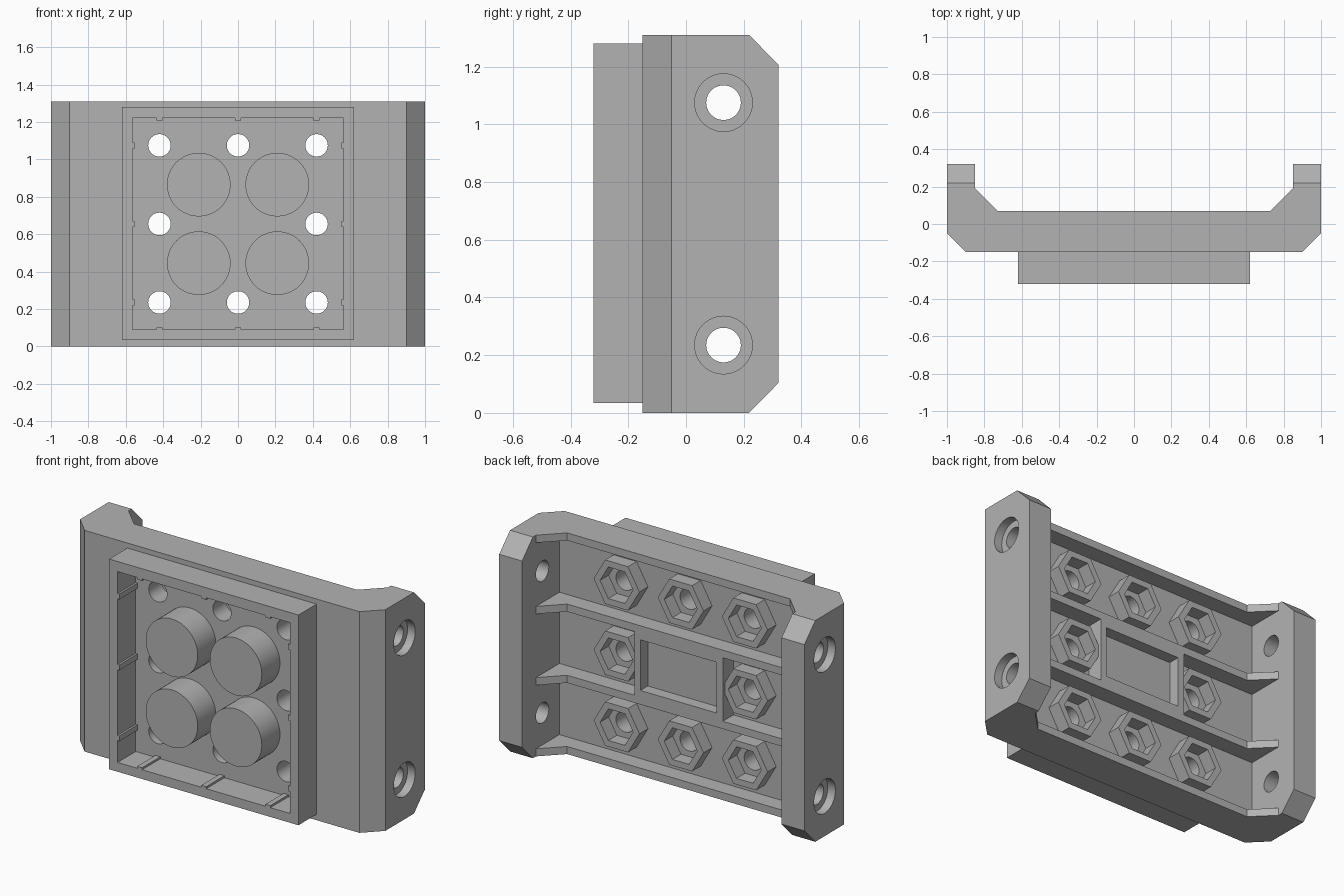
import bpy, bmesh, math
from mathutils import Vector

if "Cube" in bpy.data.objects:
    bpy.data.objects.remove(bpy.data.objects["Cube"])

grey = bpy.data.materials.new("plain_grey")
grey.diffuse_color = (0.45, 0.45, 0.45, 1)
grey.use_nodes = True
grey.node_tree.nodes["Principled BSDF"].inputs["Base Color"].default_value = grey.diffuse_color

H = 1.31                       # overall height
FLOOR, BACK = -0.03, 0.07      # rear pocket floor and rib crest
FRONT, FACE = -0.32, -0.15     # frame rim and plate face
XS, ZS = (-0.42, 0, 0.42), (0.235, 0.655, 1.075)


def place(axis, u, v, w):
    return {"x": (w, u, v), "y": (u, w, v), "z": (u, v, w)}[axis]


def finish(name, bm):
    bmesh.ops.recalc_face_normals(bm, faces=bm.faces)
    mesh = bpy.data.meshes.new(name)
    bm.to_mesh(mesh)
    bm.free()
    mesh.materials.append(grey)
    ob = bpy.data.objects.new(name, mesh)
    bpy.context.collection.objects.link(ob)
    return ob


def prism(name, axis, pts, a, b):
    """Extrude a closed outline along an axis."""
    bm = bmesh.new()
    lo, hi = ([bm.verts.new(place(axis, u, v, w)) for u, v in pts] for w in (a, b))
    bm.faces.new(lo)
    bm.faces.new(hi)
    for i in range(len(pts)):
        j = (i + 1) % len(pts)
        bm.faces.new((lo[i], lo[j], hi[j], hi[i]))
    return finish(name, bm)


def ring(name, outer, inner, a, b):
    """Hollow extrusion along y between two outlines of equal count."""
    bm = bmesh.new()
    loops = [[bm.verts.new(place("y", u, v, w)) for u, v in pts]
             for pts, w in ((outer, a), (outer, b), (inner, b), (inner, a))]
    n = len(outer)
    for k in range(4):
        p, q = loops[k], loops[(k + 1) % 4]
        for i in range(n):
            j = (i + 1) % n
            bm.faces.new((p[i], p[j], q[j], q[i]))
    return finish(name, bm)


def rect(x0, x1, z0, z1):
    return [(x0, z0), (x1, z0), (x1, z1), (x0, z1)]


def circle(u, v, r, n=48):
    return [(u + r * math.cos(2 * math.pi * i / n),
             v + r * math.sin(2 * math.pi * i / n)) for i in range(n)]


def smooth(ob):
    bpy.ops.object.select_all(action="DESELECT")
    ob.select_set(True)
    bpy.context.view_layer.objects.active = ob
    bpy.ops.object.shade_smooth_by_angle(angle=math.radians(30))


def cut(ob, cutter):
    mod = ob.modifiers.new("cut", "BOOLEAN")
    mod.operation, mod.solver, mod.object = "DIFFERENCE", "EXACT", cutter
    bpy.context.view_layer.objects.active = ob
    bpy.ops.object.modifier_apply(modifier=mod.name)
    bpy.data.objects.remove(cutter)


# Bracket body: plate with two arms, open at the back
half = [(0.9, FACE), (1, -0.05), (1, 0.32), (0.85, 0.32), (0.85, FLOOR)]
body = prism("bracket_body", "z", half + [(-x, y) for x, y in reversed(half)], 0, H)

# Chamfered arm corners
for base, s in ((0, 1), (H, -1)):
    cut(body, prism("chamfer_cutter", "x",
                    [(0.12, base - s * 0.1), (0.42, base - s * 0.1), (0.42, base + s * 0.205)], -1.2, 1.2))

# Bolt holes through the plate, with hexagonal nut pockets behind
for x in XS:
    for z in ZS:
        if x or z != ZS[1]:
            cut(body, prism("hole_cutter", "y", circle(x, z, 0.06), -0.3, 0.2))
            ring("nut_pocket", circle(x, z, 0.15, 6), circle(x, z, 0.108, 6), FLOOR, 0.05)

# Counterbored holes through the arms
for z in (ZS[0], ZS[2]):
    cut(body, prism("hole_cutter", "x", circle(0.13, z, 0.06), -1.2, 1.2))
    for s in (-1, 1):
        cut(body, prism("bore_cutter", "x", circle(0.13, z, 0.10), s * 0.95, s * 1.2))
smooth(body)

# Four rear ribs with flared ends
flare = [(0.85, FLOOR), (0.85, 0.19), (0.73, BACK)]
for i in range(4):
    z = i * (H - 0.045) / 3
    prism("rear_rib", "z", flare + [(-x, y) for x, y in reversed(flare)], z, z + 0.045)

# Recessed window block between the middle ribs
ring("window_block", rect(-0.29, 0.29, 0.466, 0.844), rect(-0.25, 0.25, 0.505, 0.805), FLOOR, BACK)
prism("window_floor", "y", rect(-0.25, 0.25, 0.505, 0.805), FLOOR, 0.0)

# Front square frame
ring("front_frame", rect(-0.62, 0.62, 0.035, 1.28), rect(-0.565, 0.565, 0.09, 1.22), FRONT, FACE)

# Small grip ridges on the inside of the frame
G, W = 0.012, 0.016
for x in XS:
    prism("grip_ridge", "y", rect(x - W, x + W, 0.09, 0.09 + G), FRONT, FACE)
    prism("grip_ridge", "y", rect(x - W, x + W, 1.22 - G, 1.22), FRONT, FACE)
for z in ZS:
    prism("grip_ridge", "y", rect(-0.565, -0.565 + G, z - W, z + W), FRONT, FACE)
    prism("grip_ridge", "y", rect(0.565 - G, 0.565, z - W, z + W), FRONT, FACE)

# Four round posts inside the frame
for x in (-0.21, 0.21):
    for z in (0.445, 0.865):
        smooth(prism("round_post", "y", circle(x, z, 0.17), FRONT, FACE))
